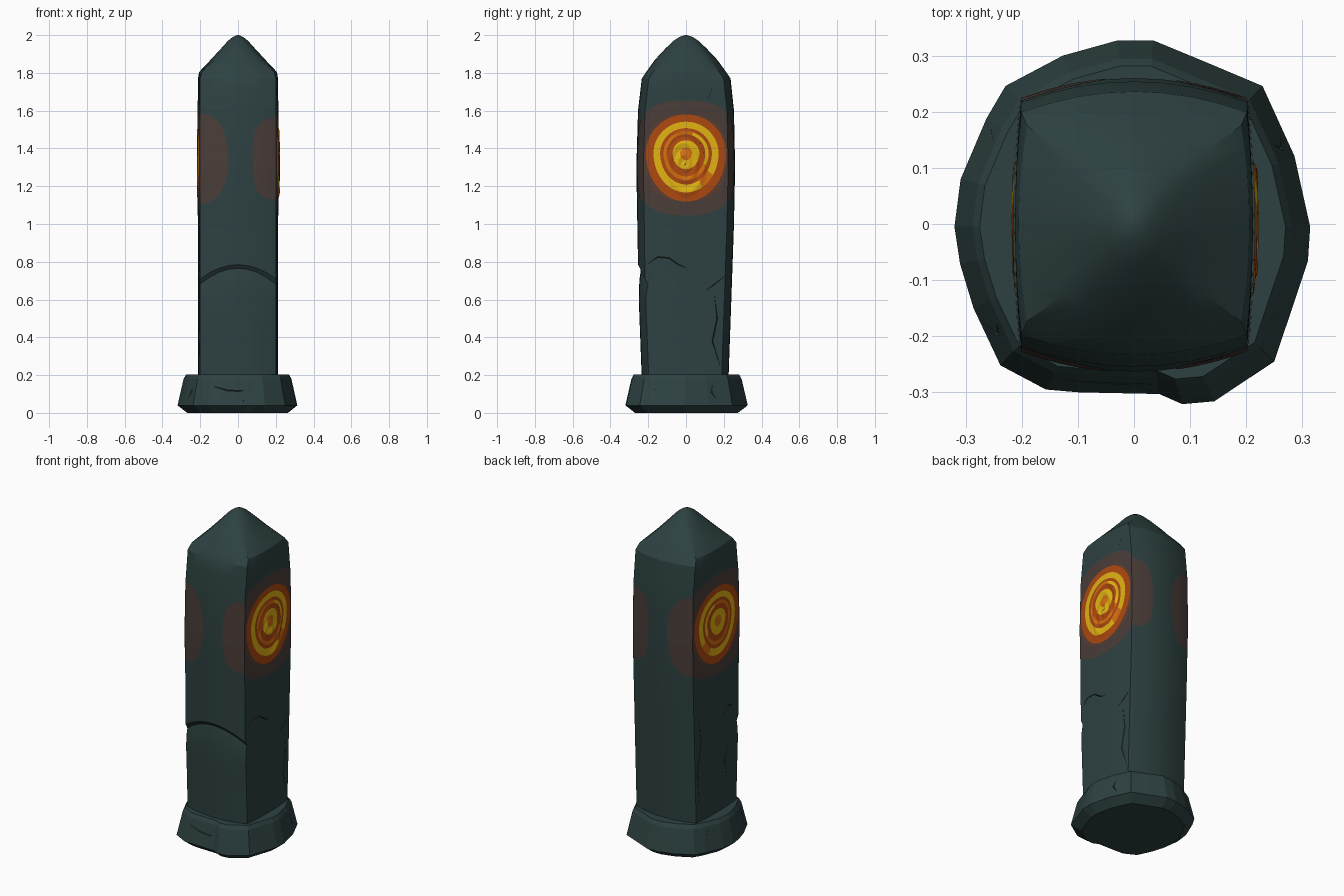
import bpy, bmesh, math
from mathutils import Vector

if "Cube" in bpy.data.objects:
    bpy.data.objects.remove(bpy.data.objects["Cube"])

# Materials
def mat(name, rgb):
    m = bpy.data.materials.new(name)
    m.diffuse_color = (*rgb, 1)
    m.use_nodes = True
    m.node_tree.nodes["Principled BSDF"].inputs["Base Color"].default_value = m.diffuse_color
    return m

STONE = mat("dark stone", (.027, .053, .053))
HALO = mat("brown halo", (.068, .046, .040))
RUST = mat("rust halo", (.105, .047, .032))
EMBER = mat("ember orange", (.42, .066, .005))
ORANGE = mat("orange", (.66, .16, .005))
YELLOW = mat("glow yellow", (.76, .45, .006))

def lerp(table, z):
    for (a, va), (b, vb) in zip(table, table[1:]):
        if z <= b:
            return va + (vb - va) * max(0, z - a) / (b - a)
    return table[-1][1]

# Shaft side profiles: depth to the front and to the back by height
FRONT = [(.15, .233), (.6, .25), (.7, .247), (.765, .238), (.785, .254), (1.3, .263), (1.6, .254), (1.77, .234)]
BACK = [(.15, .224), (.6, .24), (1.0, .254), (1.3, .26), (1.6, .254), (1.77, .236)]
NORMAL = {"front": (0, -1, 0), "back": (0, 1, 0), "right": (1, 0, 0), "left": (-1, 0, 0)}
CX = .201                      # x of the shaft corners

# Foot outline seen from above
OUTLINE = [(.31, -.066), (.314, -.005), (.286, .121), (.229, .246), (.134, .286), (.035, .327), (-.03, .327),
           (-.127, .3), (-.229, .246), (-.263, .188), (-.309, .08), (-.32, -.005), (-.31, -.071), (-.286, -.15),
           (-.238, -.252), (-.157, -.295), (-.098, -.3), (.045, -.303), (.086, -.321), (.143, -.316), (.25, -.245)]
FOOT = [(0, .84), (.04, 1), (.18, .9), (.203, .86)]
POLAR = sorted((math.atan2(y, x) % math.tau, math.hypot(x, y)) for x, y in OUTLINE)
POLAR = [(POLAR[-1][0] - math.tau, POLAR[-1][1])] + POLAR + [(POLAR[0][0] + math.tau, POLAR[0][1])]

def surf(side, t, z, off=0.0):
    """Point on one shaft side; t runs along x (front, back) or y (right, left)."""
    if side == "foot":
        a = math.radians(t) % math.tau
        r = lerp(POLAR, a) * lerp(FOOT, z) + off
        return Vector((r * math.cos(a), r * math.sin(a), z))
    if side in ("front", "back"):
        t = max(-CX, min(CX, t))
        d = lerp(FRONT if side == "front" else BACK, z) - .037 * (t / CX) ** 2 + off
        return Vector((t, -d if side == "front" else d, z))
    lo, hi = lerp(FRONT, z) - .037, lerp(BACK, z) - .037
    t = max(-lo, min(hi, t))
    u = t / (hi if t > 0 else lo)
    x = .212 - .011 * u * u + off
    return Vector((x if side == "right" else -x, t, z))

def finish(name, bm, mats, angle=None):
    me = bpy.data.meshes.new(name)
    bm.to_mesh(me)
    bm.free()
    ob = bpy.data.objects.new(name, me)
    bpy.context.collection.objects.link(ob)
    for m in mats:
        me.materials.append(m)
    if angle:
        smooth(ob, angle)
    return ob

def smooth(ob, angle):
    bpy.ops.object.select_all(action='DESELECT')
    ob.select_set(True)
    bpy.context.view_layer.objects.active = ob
    bpy.ops.object.shade_smooth_by_angle(angle=math.radians(angle))

def loft(bm, rings):
    vs = [[bm.verts.new(p) for p in r] for r in rings]
    n = len(vs[0])
    for a, b in zip(vs, vs[1:]):
        for i in range(n):
            bm.faces.new((a[i], a[(i + 1) % n], b[(i + 1) % n], b[i]))
    bm.faces.new(vs[0])
    bm.faces.new(vs[-1])
    bmesh.ops.recalc_face_normals(bm, faces=bm.faces)

# Shaft: bulging square section with an arched chip low on the front
N = 8
def section(z):
    lo, hi = lerp(FRONT, z) - .037, lerp(BACK, z) - .037
    pts = []
    for i in range(N):
        u = -1 + 2 * i / N
        pts.append((surf("front", u * CX, z), u * u))
    for i in range(N):
        u = -1 + 2 * i / N
        pts.append((surf("right", u * (hi if u > 0 else lo), z), max(0, -u) ** 2))
    for i in range(N):
        u = 1 - 2 * i / N
        pts.append((surf("back", u * CX, z), 0))
    for i in range(N):
        u = 1 - 2 * i / N
        pts.append((surf("left", u * (hi if u > 0 else lo), z), max(0, -u) ** 2))
    bend = .085 * max(0, 1 - abs(z - .76) / .25)
    return [p - Vector((0, 0, bend * w)) for p, w in pts]

rows = [.15, .35, .5, .6, .65, .7, .765, .785, .82, .9, 1, 1.15, 1.3, 1.45, 1.6, 1.7, 1.77]
rings = [section(z) for z in rows]
# Cap: the square section turns round towards the tip (z, x scale, y scale, roundness)
for z, sx, sy, k in ((1.805, .97, .90, .1), (1.87, .68, .70, .5), (1.93, .42, .46, .8),
                     (1.97, .25, .28, 1), (1.99, .13, .15, 1), (2.0, .03, .03, 1)):
    ring = []
    for p in section(1.77):
        d = Vector((p.x / .212, p.y / .235, 0))
        q = d.lerp(d.normalized(), k)
        ring.append(Vector((q.x * .212 * sx, q.y * .235 * sy, z)))
    rings.append(ring)
bm = bmesh.new()
loft(bm, rings)
shaft = finish("stone_shaft", bm, [STONE])

# Foot: irregular faceted slab
bm = bmesh.new()
loft(bm, [[Vector((x * s, y * s, z)) for x, y in OUTLINE] for z, s in FOOT])
foot = finish("stone_foot", bm, [STONE])

# Cracks: tapered wedges cut into the stone
def cut_cracks(ob, cracks, w, depth):
    bm = bmesh.new()
    for side, path in cracks:
        tri = []
        for i, (t, z) in enumerate(path):
            p = surf(side, t, z)
            n = Vector((p.x, p.y, 0)).normalized() if side == "foot" else Vector(NORMAL[side])
            a, b = path[max(i - 1, 0)], path[min(i + 1, len(path) - 1)]
            d = (surf(side, *b) - surf(side, *a)).normalized()
            k = .3 if i in (0, len(path) - 1) else 1
            s = n.cross(d).normalized() * w * k
            tri.append([p + s * 2 + n * .012, p - s * 2 + n * .012, p - n * depth * k])
        loft(bm, tri)
    cutter = finish("crack_cutter", bm, [STONE])
    cutter.hide_render = True
    mod = ob.modifiers.new("cracks", 'BOOLEAN')
    mod.operation, mod.solver, mod.object = 'DIFFERENCE', 'EXACT', cutter
    dg = bpy.context.evaluated_depsgraph_get()
    ob.data = bpy.data.meshes.new_from_object(ob.evaluated_get(dg))
    ob.modifiers.clear()
    bpy.data.objects.remove(cutter)

cut_cracks(shaft, [
    ("right", [(-.20, .79), (-.15, .825), (-.09, .82), (-.04, .785), (0, .77)]),
    ("right", [(.20, .72), (.15, .68), (.11, .65)]),
    ("right", [(.15, .63), (.165, .5), (.14, .38), (.18, .25)]),
    ("right", [(.14, 1.72), (.12, 1.67)]),
    ("left", [(.17, .82), (.15, .68), (.18, .5), (.16, .3)]),
    ("left", [(-.12, .6), (-.07, .5), (-.1, .36)]),
    ("left", [(-.19, .78), (-.12, .81), (-.05, .77)]),
], .0025, .010)
cut_cracks(foot, [
    ("foot", [(245, .14), (258, .12), (272, .115), (284, .13)]),
    ("foot", [(272, .10), (276, .06)]),
    ("foot", [(325, .17), (328, .12), (325, .07)]),
    ("foot", [(30, .165), (27, .11), (33, .06)]),
    ("foot", [(215, .17), (219, .12), (213, .06)]),
    ("foot", [(150, .165), (146, .1)]),
], .004, .014)
smooth(shaft, 28)

# Painted glow: thin polar patches that follow the stone
def patch(name, side, c, radii, mats, rule, off, height=lambda t, z: 0, na=64, nr=12, below=1.0, power=2):
    bm = bmesh.new()
    rt, rz = radii
    grid = []
    for j in range(nr + 1):
        ring = []
        for i in range(na):
            a, r = math.tau * i / na, max(j, .02) / nr
            ca, sa = math.cos(a), math.sin(a)
            r /= (abs(ca) ** power + abs(sa) ** power) ** (1 / power)   # squarer for higher powers
            t = c[0] + rt * r * ca
            z = c[1] + rz * r * sa * (below if sa < 0 else 1)
            ring.append(bm.verts.new(surf(side, t, z, off + (height(t, z) if j < nr else 0))))
        grid.append(ring)
    n = Vector(NORMAL[side])
    for j in range(nr):
        for i in range(na):
            k = (i + 1) % na
            f = bm.faces.new((grid[j][i], grid[j][k], grid[j + 1][k], grid[j + 1][i]))
            f.material_index = rule((j + .5) / nr, (i + .5) / na)
            f.normal_update()
            if f.normal.dot(n) < 0:
                f.normal_flip()
    bmesh.ops.dissolve_degenerate(bm, dist=1e-5, edges=bm.edges)
    finish(name, bm, mats, 30)

def swirl(r, a):
    """Concentric glow: orange heart, yellow eye, broken inner arc, yellow outer ring."""
    if r < .14: return 1
    if r < .33: return 2
    if r < .47: return 0
    if r < .57: return 2 if a < .2 or a > .93 else 1
    if r < .65: return 0
    if r < .82: return 1 if .83 < a < .91 else 2
    return 0

def carving(amp):
    def h(t, z):
        y, v = (t + .005) / .122, (z - 1.315) / .195
        e = math.hypot(y, v)
        if e >= 1:
            return 0
        ph = (3 * e - math.atan2(v, y) / math.tau) % 1
        return amp * (1 - abs(2 * ph - 1)) * min(1, (1 - e) * 8)
    return h

for side, amp in (("right", .007), ("left", .003)):
    sx = 1 if side == "right" else -1
    patch(side + "_halo", side, (0, 1.35), (.29, .305), [HALO, RUST], lambda r, a: int(r < .78), .0015, power=2.6)
    patch(side + "_glow_swirl", side, (0, 1.375), (.212, .205), [EMBER, ORANGE, YELLOW], swirl, .003,
          carving(amp), na=96, nr=48, below=1.25)
    w, h, pw = (.125, .215, 3) if sx > 0 else (.15, .24, 2.2)
    for face in ("front", "back"):
        patch(f"{face}_{side}_halo", face, (sx * CX, 1.345), (w, h), [HALO], lambda r, a: 0, .0015, power=pw)
